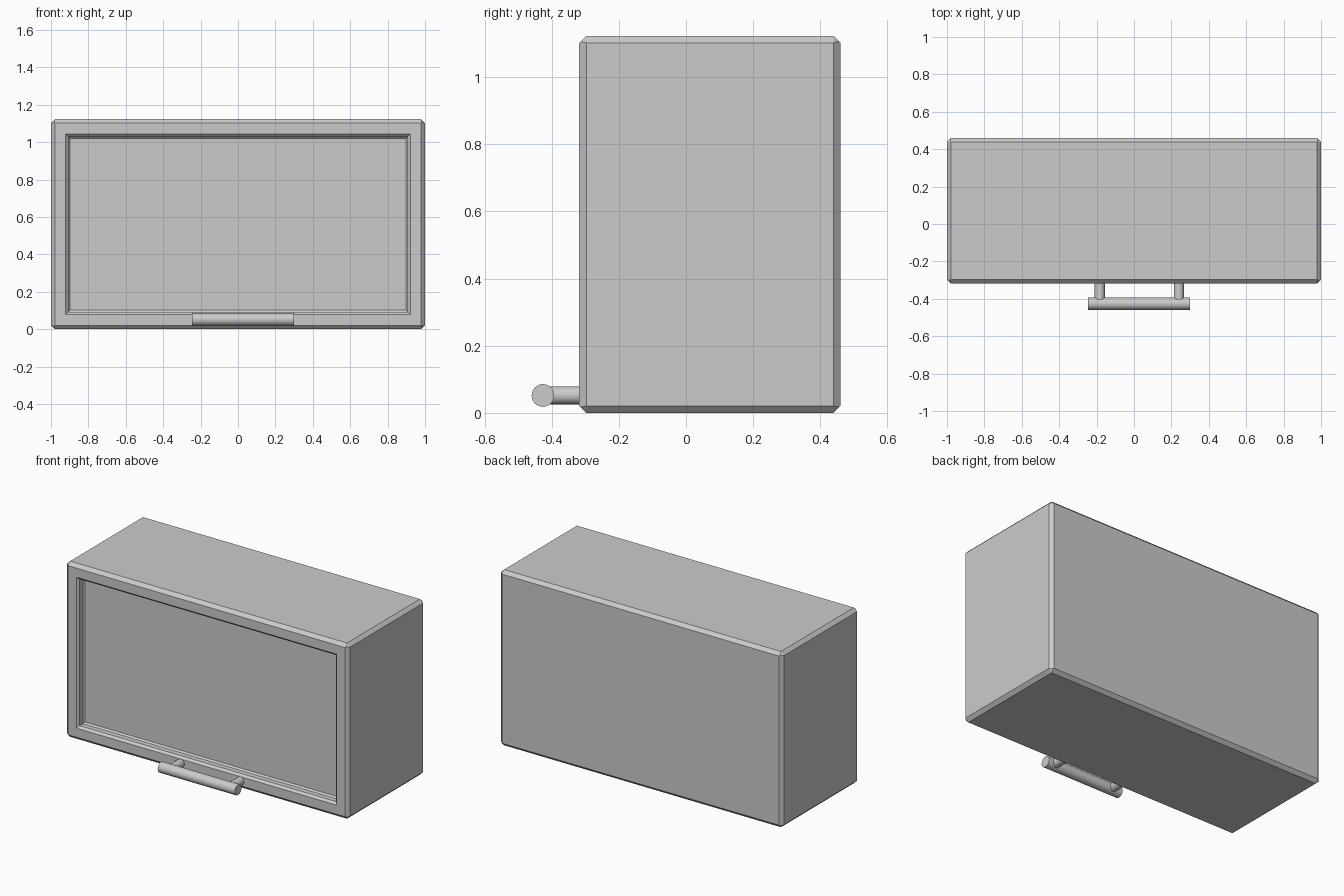
import bpy, bmesh, math
from mathutils import Vector

if "Cube" in bpy.data.objects:
    bpy.data.objects.remove(bpy.data.objects["Cube"])

W, Z0, Z1, Y0, Y1, C = 1.0, 0.0, 1.123, -0.318, 0.46, 0.021
ZC, H = (Z0 + Z1) / 2, (Z1 - Z0) / 2

# Cabinet: rectangular rings from the back face, over the chamfers, into the front recess
# Each ring is (inset from the outer size, y)
rings = [(C, Y1), (0, Y1 - C), (0, Y0 + C), (C, Y0), (0.079, Y0),
         (0.093, Y0 + 0.014), (0.093, Y0 + 0.046), (0.103, Y0 + 0.056)]
bm = bmesh.new()
loops = []
for inset, y in rings:
    loops.append([bm.verts.new((sx * (W - inset), y, ZC + sz * (H - inset)))
                  for sx, sz in ((-1, -1), (1, -1), (1, 1), (-1, 1))])
for a, b in zip(loops, loops[1:]):
    for i in range(4):
        j = (i + 1) % 4
        bm.faces.new((a[i], a[j], b[j], b[i]))
bm.faces.new(loops[0])
bm.faces.new(loops[-1])
# Chamfer the four long edges running front to back
long_edges = [bm.edges.get((loops[1][i], loops[2][i])) for i in range(4)]
bmesh.ops.recalc_face_normals(bm, faces=bm.faces)
bmesh.ops.bevel(bm, geom=long_edges, offset=C, segments=1, affect='EDGES', offset_type='OFFSET')
mesh = bpy.data.meshes.new("cabinet")
bm.to_mesh(mesh)
bm.free()
bpy.context.collection.objects.link(bpy.data.objects.new("cabinet", mesh))


def rod(name, start, end, radius, sides=16):
    start, end = Vector(start), Vector(end)
    d = end - start
    bpy.ops.mesh.primitive_cylinder_add(vertices=sides, radius=radius, depth=d.length,
                                        location=(start + end) / 2,
                                        rotation=d.to_track_quat('Z', 'Y').to_euler())
    bpy.context.object.name = name
    bpy.ops.object.shade_smooth_by_angle(angle=math.radians(35))


# Handle bar and its two posts
HY, HZ = -0.426, 0.052
rod("handle_bar", (-0.246, HY, HZ), (0.299, HY, HZ), 0.034)
for x in (-0.183, 0.24):
    rod("handle_post", (x, HY + 0.02, HZ), (x, Y0 + 0.02, HZ), 0.027)
